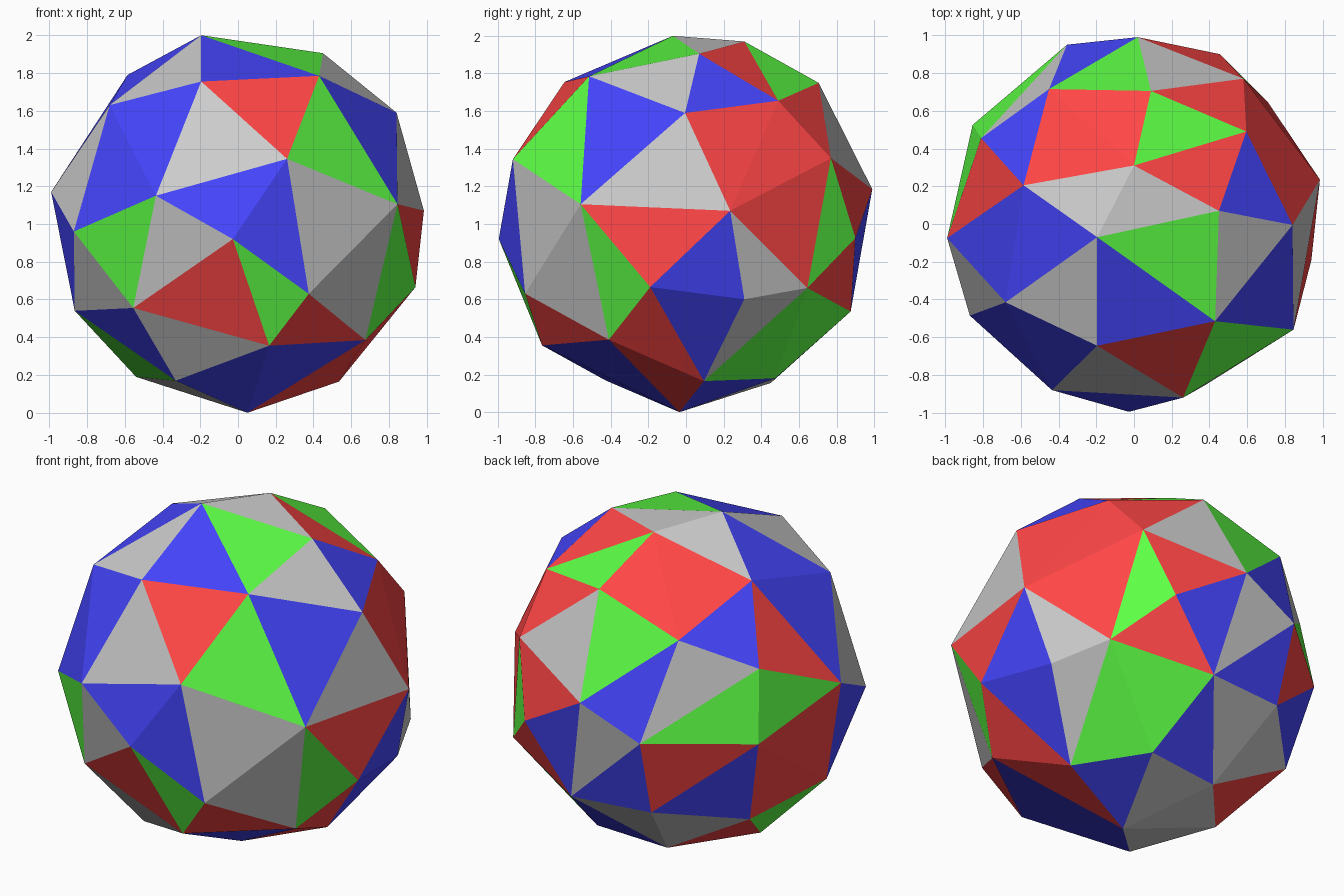
import bpy, bmesh
from collections import defaultdict

if "Cube" in bpy.data.objects:
    bpy.data.objects.remove(bpy.data.objects["Cube"])

# Corners of the faceted ball, top to bottom. The letters colour the panels that
# hang below each corner, in counter-clockwise order around the vertical axis.
CORNERS = [
    (-.195, -.07, 2.0, "WBWWGB"), (0, .31, 1.97, "RGR"), (.45, .07, 1.905, "WBB"),
    (-.585, .205, 1.79, "BR"), (.43, -.515, 1.785, "RGB"), (-.195, -.645, 1.755, "BW"),
    (.09, .705, 1.75, "RWG"), (.595, .49, 1.655, "R"), (-.68, -.415, 1.63, "WBR"),
    (.84, -.005, 1.59, "WW"), (-.45, .715, 1.585, "BW"), (-.81, .455, 1.41, "GG"),
    (.58, .77, 1.35, "RGR"), (.26, -.92, 1.345, "BBW"), (.02, .99, 1.185, "BW"),
    (-.99, -.075, 1.17, "RB"), (-.435, -.88, 1.15, "GW"), (.845, -.56, 1.105, "WGR"),
    (.985, .235, 1.07, "BW"), (-.355, .95, 1.02, "BR"), (-.855, .525, .99, "BR"),
    (-.87, -.485, .96, "W"), (.455, .9, .925, "R"), (-.027, -.995, .92, "RG"),
    (.94, -.19, .665, "RB"), (.71, .645, .66, "WGG"), (.375, -.855, .63, "R"),
    (.855, .31, .6, "W"), (-.555, -.68, .555, "BW"), (-.34, .82, .55, "WW"),
    (-.865, -.115, .54, "GG"), (.16, .875, .535, "B"), (-.73, .43, .465, "R"),
    (.675, -.41, .385, "BR"), (.165, -.765, .355, "B"), (-.54, .055, .19, "WW"),
    (.265, .475, .18, "BW"), (-.33, -.43, .17, "W"), (.535, .095, .165, "W"),
    (-.19, .45, .155, "W"), (.05, -.035, 0, "W"),
]
COLOURS = {"W": ("grey", (.8, .8, .8, 1)), "R": ("red", (1, .06, .06, 1)),
           "G": ("green", (.11, 1, .06, 1)), "B": ("blue", (.06, .06, 1, 1))}

# Flat triangular panels stretched over the corners
bm = bmesh.new()
paint = {bm.verts.new((x, y, z)): letters for x, y, z, letters in CORNERS}
bmesh.ops.convex_hull(bm, input=bm.verts[:])
bmesh.ops.recalc_face_normals(bm, faces=bm.faces[:])

# Panel colours
panels = defaultdict(list)
for face in bm.faces:
    panels[max(face.verts, key=lambda v: v.co.z)].append(face)


def sideways(corner, face):
    c = face.calc_center_median()
    return corner.co.x * c.y - corner.co.y * c.x


slots = list(COLOURS)
for corner, faces in panels.items():
    letters = paint[corner]
    for i, face in enumerate(sorted(faces, key=lambda f: sideways(corner, f))):
        face.material_index = slots.index(letters[i % len(letters)])

# Ball
mesh = bpy.data.meshes.new("faceted_ball")
for name, rgba in COLOURS.values():
    mat = bpy.data.materials.new(name)
    mat.diffuse_color = rgba
    mat.use_nodes = True
    mat.node_tree.nodes["Principled BSDF"].inputs["Base Color"].default_value = mat.diffuse_color
    mesh.materials.append(mat)
bm.to_mesh(mesh)
bm.free()
bpy.context.collection.objects.link(bpy.data.objects.new("faceted_ball", mesh))
